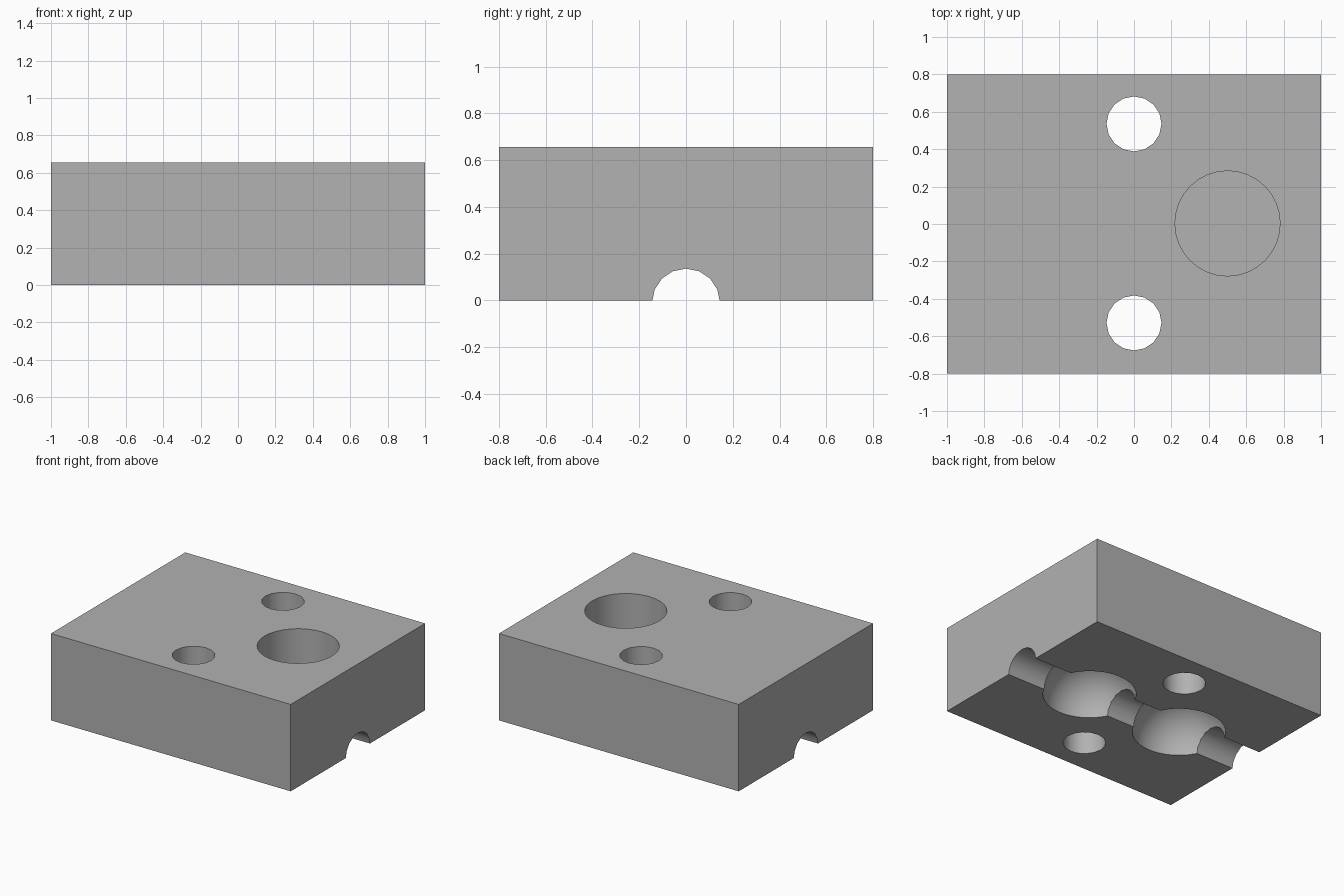
import bpy
import math

default_cube = bpy.data.objects.get("Cube")
if default_cube:
    bpy.data.objects.remove(default_cube, do_unlink=True)

WIDTH, DEPTH, HEIGHT = 2.0, 1.6, 0.655
CHANNEL_Z = -0.01   # axis of the channel and cavities, just under the base

grey = bpy.data.materials.new("plain grey")
grey.use_nodes = True
colour = (0.445, 0.445, 0.445, 1)
grey.diffuse_color = colour
grey.node_tree.nodes["Principled BSDF"].inputs["Base Color"].default_value = colour


def carve(target, name):
    """Subtract the active primitive from the target, then discard it."""
    cutter = bpy.context.object
    cutter.name = name
    cutter.hide_render = True
    cutter.data.materials.append(grey)
    mod = target.modifiers.new(name, 'BOOLEAN')
    mod.operation = 'DIFFERENCE'
    mod.solver = 'EXACT'
    mod.object = cutter
    bpy.ops.object.select_all(action='DESELECT')
    target.select_set(True)
    bpy.context.view_layer.objects.active = target
    bpy.ops.object.modifier_apply(modifier=mod.name)
    bpy.data.objects.remove(cutter, do_unlink=True)


# Solid block
bpy.ops.mesh.primitive_cube_add(size=1, location=(0, 0, HEIGHT / 2))
block = bpy.context.object
block.name = "mould_block"
block.scale = (WIDTH, DEPTH, HEIGHT)
bpy.ops.object.transform_apply(location=True, rotation=False, scale=True)
block.data.materials.append(grey)

# Round cavities in the underside
for x in (-0.4, 0.4):
    bpy.ops.mesh.primitive_uv_sphere_add(
        segments=48, ring_count=24, radius=0.32, location=(x, 0.003, CHANNEL_Z))
    carve(block, "round_cavity")

# Half-round channel running the full length of the underside
bpy.ops.mesh.primitive_cylinder_add(
    vertices=16, radius=0.1455, depth=WIDTH + 0.4,
    location=(0, 0, CHANNEL_Z), rotation=(0, math.pi / 2, 0))
carve(block, "channel")

# Two bolt holes straight through
for y in (-0.529, 0.535):
    bpy.ops.mesh.primitive_cylinder_add(
        vertices=16, radius=0.147, depth=HEIGHT * 2, location=(0, y, HEIGHT / 2))
    carve(block, "bolt_hole")

# Blind round socket in the top
SOCKET_DEPTH = 0.3
bpy.ops.mesh.primitive_cylinder_add(
    vertices=32, radius=0.281, depth=SOCKET_DEPTH * 2, location=(0.5, 0.003, HEIGHT))
carve(block, "socket")

bpy.ops.object.shade_smooth_by_angle(angle=math.radians(30))
